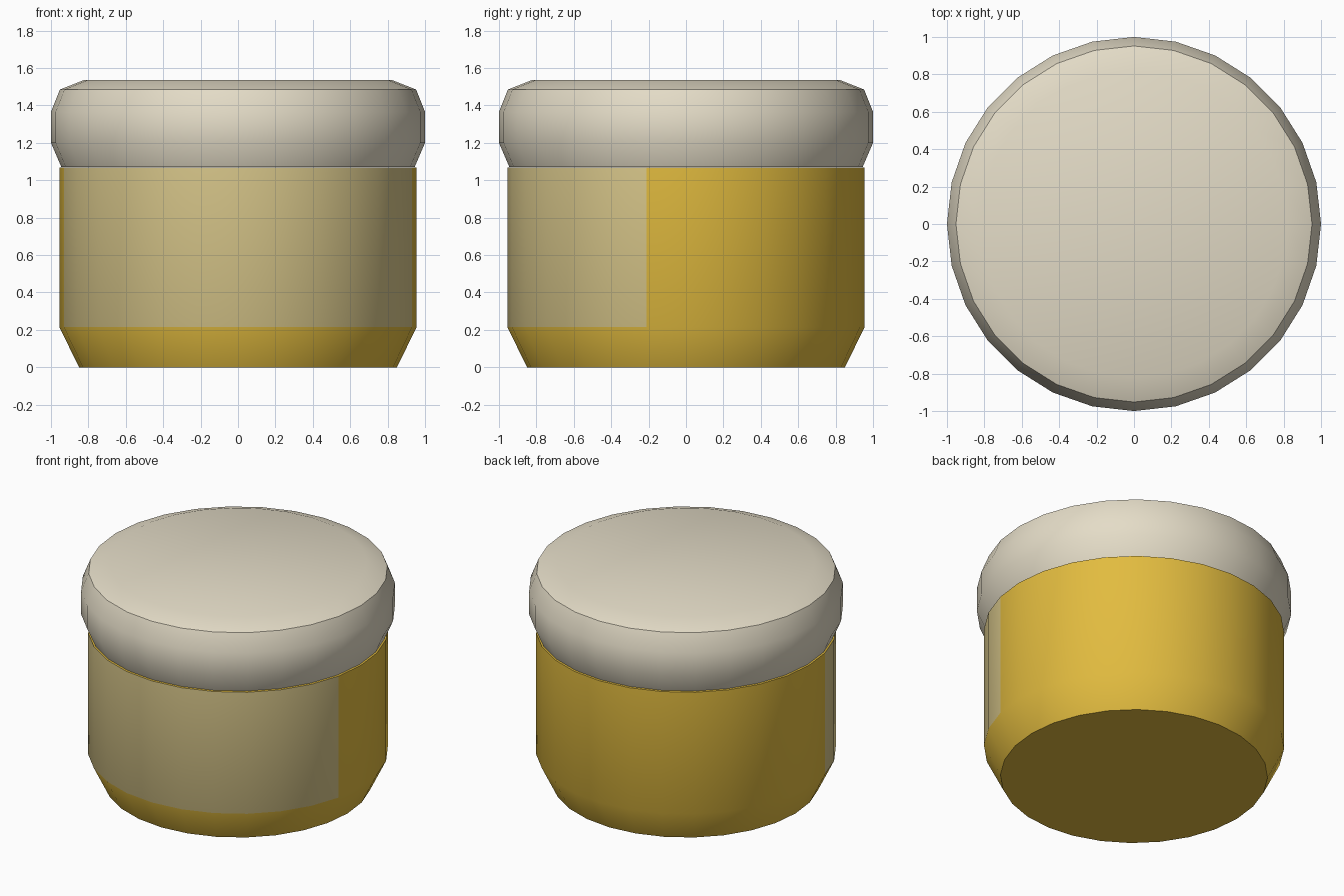
import bpy, bmesh, math

if "Cube" in bpy.data.objects:
    bpy.data.objects.remove(bpy.data.objects["Cube"])

SIDES = 28


def material(name, rgb):
    m = bpy.data.materials.new(name)
    m.diffuse_color = (*rgb, 1.0)
    m.use_nodes = True
    m.node_tree.nodes["Principled BSDF"].inputs["Base Color"].default_value = m.diffuse_color
    return m


yellow = material("mustard yellow", (0.76, 0.50, 0.05))
label = material("pale label", (0.70, 0.58, 0.26))
cream = material("cream lid", (0.78, 0.72, 0.575))


def lathe(name, profile, mats, rule=None):
    """Closed turned solid from (radius, height) pairs, bottom to top."""
    bm = bmesh.new()
    rings = []
    for r, z in profile:
        rings.append([bm.verts.new((r * math.cos(2 * math.pi * i / SIDES),
                                    r * math.sin(2 * math.pi * i / SIDES), z))
                      for i in range(SIDES)])
    for a, b in zip(rings, rings[1:]):
        for i in range(SIDES):
            j = (i + 1) % SIDES
            bm.faces.new((a[i], a[j], b[j], b[i]))
    bm.faces.new(rings[0][::-1])
    bm.faces.new(rings[-1])
    bm.normal_update()
    if rule:
        for f in bm.faces:
            f.material_index = rule(f)
    me = bpy.data.meshes.new(name)
    bm.to_mesh(me)
    bm.free()
    for m in mats:
        me.materials.append(m)
    ob = bpy.data.objects.new(name, me)
    bpy.context.collection.objects.link(ob)
    bpy.ops.object.select_all(action='DESELECT')
    ob.select_set(True)
    bpy.context.view_layer.objects.active = ob
    bpy.ops.object.shade_smooth_by_angle(angle=math.radians(35))
    return ob


# Jar body; the label covers the upright front faces
def label_rule(f):
    c = f.calc_center_median()
    return 1 if abs(f.normal.z) < 0.1 and c.y < -0.2 else 0


lathe("jar_body", [(0.85, 0), (0.955, 0.215), (0.955, 1.068)],
      [yellow, label], label_rule)

# Rounded lid
lathe("lid", [(0.945, 1.072), (1.0, 1.2), (1.0, 1.365), (0.952, 1.485), (0.82, 1.537)],
      [cream])
